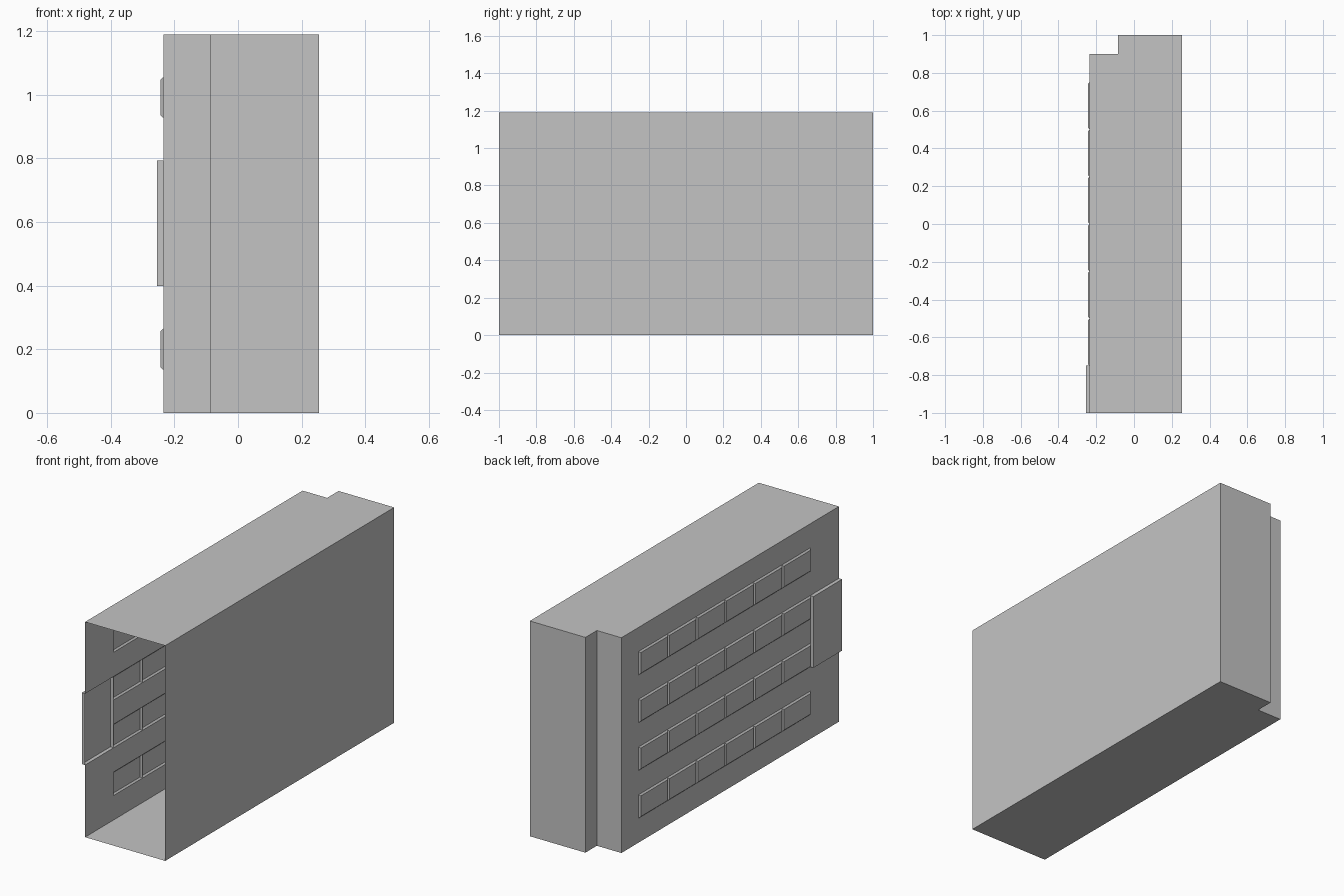
import bpy, bmesh

cube = bpy.data.objects.get("Cube")
if cube:
    bpy.data.objects.remove(cube)

GREY = (0.55, 0.55, 0.55, 1)
mat = bpy.data.materials.new("plain grey")
mat.use_nodes = True
mat.diffuse_color = GREY
mat.node_tree.nodes["Principled BSDF"].inputs["Base Color"].default_value = GREY

HEIGHT = 1.19
SIDE = -0.235          # x of the panelled side wall
FRONT, NOTCH = -1.0, 0.9
ROWS, COLS = 4, 6
ROW_STEP, ROW_H, ROW_START = 0.264, 0.13, 0.135


def quad(bm, *points):
    return bm.faces.new([bm.verts.new(p) for p in points])


def finish(bm, name):
    bmesh.ops.remove_doubles(bm, verts=bm.verts[:], dist=0.0005)
    mesh = bpy.data.meshes.new(name)
    bm.to_mesh(mesh)
    bm.free()
    mesh.materials.append(mat)
    obj = bpy.data.objects.new(name, mesh)
    bpy.context.collection.objects.link(obj)
    return obj


# Open-fronted shell: top, bottom, plain side and stepped back
outline = [(0.255, FRONT), (0.255, 1), (-0.085, 1), (-0.085, NOTCH),
           (SIDE, NOTCH), (SIDE, FRONT)]
bm = bmesh.new()
for (ax, ay), (bx, by) in zip(outline[:4], outline[1:5]):
    quad(bm, (ax, ay, 0), (bx, by, 0), (bx, by, HEIGHT), (ax, ay, HEIGHT))
quad(bm, *[(x, y, HEIGHT) for x, y in outline])
quad(bm, *[(x, y, 0) for x, y in reversed(outline)])
finish(bm, "body_shell")

# Side wall: a grid whose brick cells are raised with bevelled edges
ys = [FRONT] + [-0.75 + 0.25 * i for i in range(COLS + 1)] + [NOTCH]
zs = [0]
for r in range(ROWS):
    zs += [ROW_START + r * ROW_STEP, ROW_START + r * ROW_STEP + ROW_H]
zs.append(HEIGHT)

bm = bmesh.new()
bricks = []
for i, (y0, y1) in enumerate(zip(ys, ys[1:])):
    for k, (z0, z1) in enumerate(zip(zs, zs[1:])):
        if i == 0 and 3 <= k <= 5:
            continue                      # opening behind the raised plate
        face = quad(bm, (SIDE, y1, z0), (SIDE, y0, z0), (SIDE, y0, z1), (SIDE, y1, z1))
        if 1 <= i <= COLS and k % 2 == 1:
            bricks.append(face)
bmesh.ops.remove_doubles(bm, verts=bm.verts[:], dist=0.0005)
bmesh.ops.inset_individual(bm, faces=bricks, thickness=0.008, depth=0.008,
                           use_even_offset=True)
finish(bm, "panelled_side_wall")

# Raised plate at the front edge, hollow towards the inside
y0, y1, z0, z1 = FRONT, ys[1], zs[3], zs[6]
rim = [(y1, z0), (y0, z0), (y0, z1), (y1, z1)]
OUT = -0.255
bm = bmesh.new()
quad(bm, *[(OUT, y, z) for y, z in rim])
for (ya, za), (yb, zb) in zip(rim, rim[1:] + rim[:1]):
    quad(bm, (SIDE, ya, za), (SIDE, yb, zb), (OUT, yb, zb), (OUT, ya, za))
finish(bm, "raised_front_plate")
